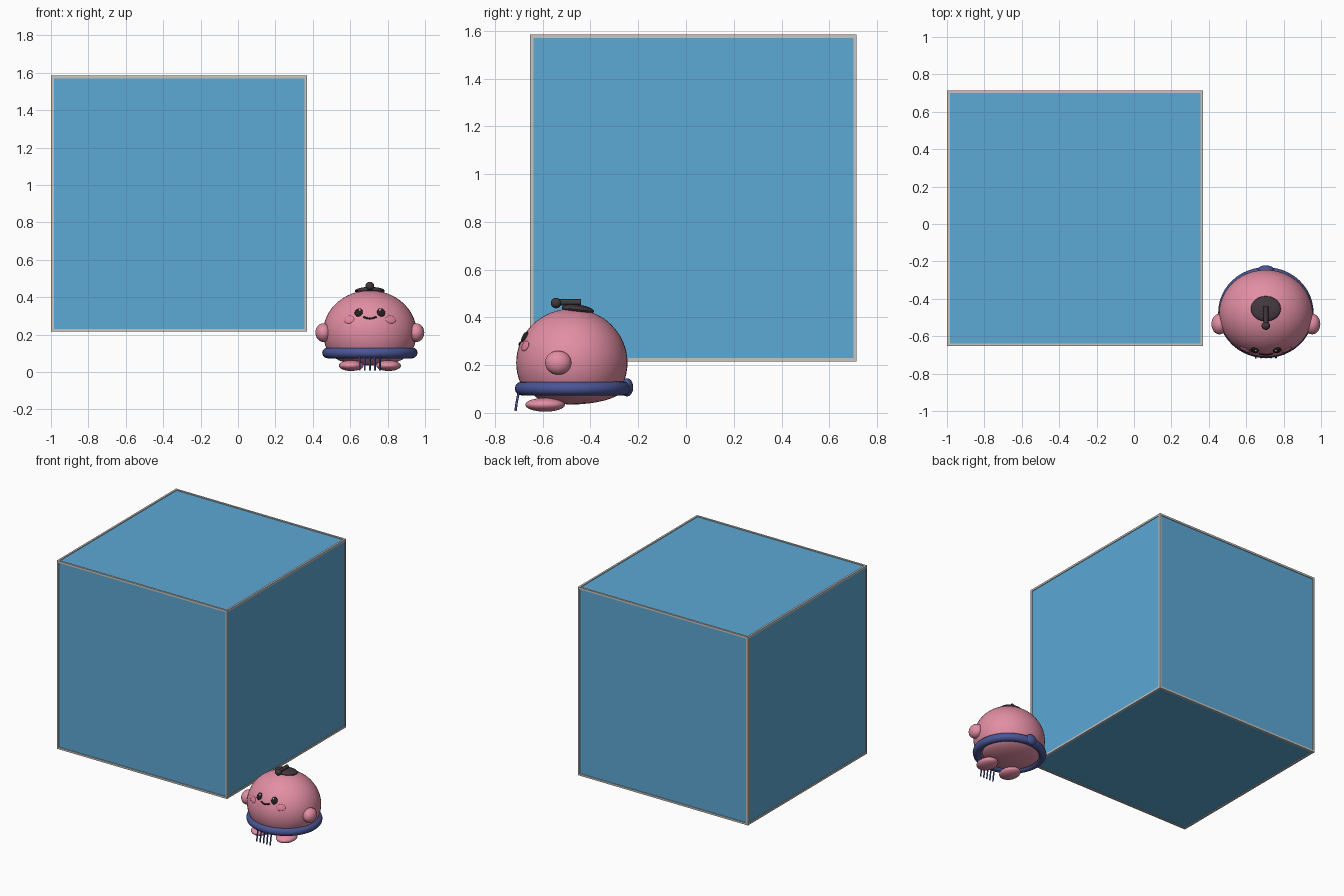
import bpy, bmesh, math
from mathutils import Vector, Matrix

if "Cube" in bpy.data.objects:
    bpy.data.objects.remove(bpy.data.objects["Cube"])


def mat(name, r, g, b):
    lin = lambda c: ((c / 255 + 0.055) / 1.055) ** 2.4 if c > 10 else c / 3295
    m = bpy.data.materials.new(name)
    m.diffuse_color = (lin(r), lin(g), lin(b), 1)
    m.use_nodes = True
    m.node_tree.nodes["Principled BSDF"].inputs["Base Color"].default_value = m.diffuse_color
    return m


BLUE = mat("sky_blue", 92, 168, 213)
GREY = mat("light_grey", 200, 198, 194)
PINK = mat("pink", 226, 142, 164)
NAVY = mat("navy", 74, 86, 150)
DARK = mat("charcoal", 66, 56, 62)
BLACK = mat("black", 36, 30, 34)
WHITE = mat("white", 240, 240, 240)
BLUSH = mat("blush", 232, 134, 160)


def finish(name, bm, material, smooth=True):
    me = bpy.data.meshes.new(name)
    bmesh.ops.recalc_face_normals(bm, faces=bm.faces)
    bm.to_mesh(me)
    bm.free()
    me.materials.append(material)
    ob = bpy.data.objects.new(name, me)
    bpy.context.collection.objects.link(ob)
    if smooth:
        for o in bpy.context.selected_objects:
            o.select_set(False)
        ob.select_set(True)
        bpy.context.view_layer.objects.active = ob
        bpy.ops.object.shade_smooth_by_angle(angle=math.radians(40))
    return ob


def add_box(bm, centre, size):
    bmesh.ops.create_cube(bm, size=1, matrix=Matrix.Translation(centre) @ Matrix.Diagonal((*size, 1)))


def blob(name, centre, radii, material, rot=None, seg=32):
    bm = bmesh.new()
    m = Matrix.Translation(centre) @ (rot or Matrix()) @ Matrix.Diagonal((*radii, 1))
    bmesh.ops.create_uvsphere(bm, u_segments=seg, v_segments=seg // 2, radius=1, matrix=m)
    return finish(name, bm, material)


def tube(name, pts, radius, material):
    cu = bpy.data.curves.new(name, 'CURVE')
    cu.dimensions = '3D'
    cu.bevel_depth = radius
    cu.bevel_resolution = 2
    cu.use_fill_caps = True
    sp = cu.splines.new('POLY')
    sp.points.add(len(pts) - 1)
    for p, co in zip(sp.points, pts):
        p.co = (*co, 1)
    cu.materials.append(material)
    ob = bpy.data.objects.new(name, cu)
    bpy.context.collection.objects.link(ob)
    return ob


# Big cube: recessed panels and a bar along each edge
CUBE, HALF, BAR = Vector((-0.315, 0.031, 0.9)), 0.684, 0.014
bm = bmesh.new()
add_box(bm, CUBE, [2 * HALF - 0.01] * 3)
finish("cube_panels", bm, BLUE, False)
bm = bmesh.new()
for axis in range(3):
    for s in (-1, 1):
        for t in (-1, 1):
            off, size = Vector(), [BAR] * 3
            off[(axis + 1) % 3] = s * (HALF - BAR / 2)
            off[(axis + 2) % 3] = t * (HALF - BAR / 2)
            size[axis] = 2 * HALF
            add_box(bm, CUBE + off, size)
finish("cube_frame", bm, GREY, False)

# Body: round dome cut off at the belt, with a flatter belly below
CX = 0.705
C, R = Vector((CX, -0.478, 0.21)), Vector((0.25, 0.233, 0.226))
bm = bmesh.new()
bmesh.ops.create_uvsphere(bm, u_segments=48, v_segments=32, radius=1,
                          matrix=Matrix.Translation(C) @ Matrix.Diagonal((*R, 1)))
cut = bmesh.ops.bisect_plane(bm, geom=bm.verts[:] + bm.edges[:] + bm.faces[:],
                             plane_co=(0, 0, 0.09), plane_no=(0, 0, -1), clear_outer=True)
bmesh.ops.holes_fill(bm, edges=[e for e in cut["geom_cut"] if isinstance(e, bmesh.types.BMEdge)])
finish("body", bm, PINK)
blob("belly", (CX, -0.45, 0.10), (0.205, 0.195, 0.064), PINK,
     Matrix.Rotation(math.radians(3), 4, 'X'))

# Belt ring and the knob at its back
bm = bmesh.new()
N, M = 48, 12
ring = [[bm.verts.new((CX + (0.226 + 0.029 * math.cos(b)) * math.cos(a),
                       -0.474 + (0.214 + 0.029 * math.cos(b)) * math.sin(a),
                       0.102 + 0.029 * math.sin(b)))
         for b in (math.tau * j / M for j in range(M))]
        for a in (math.tau * i / N for i in range(N))]
for i in range(N):
    for j in range(M):
        k, l = (i + 1) % N, (j + 1) % M
        bm.faces.new((ring[i][j], ring[k][j], ring[k][l], ring[i][l]))
finish("belt", bm, NAVY)
blob("belt_knob", (CX, -0.247, 0.107), (0.045, 0.026, 0.038), NAVY)

# Fringe hanging from the front of the belt
for i in range(5):
    x = CX + (i - 2) * 0.027
    tube("fringe_strand", [(x, -0.70, 0.09), (x, -0.709, 0.045), (x, -0.714, 0.008)], 0.005, NAVY)


# Point and outward rotation on the front of the body
def on_body(x, z):
    d, e = (x - C.x) / R.x, (z - C.z) / R.z
    f = math.sqrt(1 - d * d - e * e)
    n = Vector((d / R.x, -f / R.y, e / R.z)).normalized()
    return Vector((x, C.y - R.y * f, z)), n, n.to_track_quat('Z', 'Y').to_matrix().to_4x4()


# Paired parts
for side, s in (("left", -1), ("right", 1)):
    blob(side + "_arm", (CX + s * 0.248, -0.535, 0.21), (0.043, 0.055, 0.05), PINK)
    blob(side + "_foot", (CX + s * 0.1, -0.59, 0.034), (0.066, 0.083, 0.029), PINK)
    p, n, rot = on_body(CX + s * 0.06, 0.318)
    blob(side + "_eye", p, (0.022, 0.025, 0.01), BLACK, rot, 24)
    p, n, rot = on_body(CX + s * 0.06 - s * 0.007, 0.327)
    blob(side + "_eye_glint", p + n * 0.007, (0.006, 0.006, 0.003), WHITE, rot, 12)
    p, n, rot = on_body(CX + s * 0.112, 0.28)
    blob(side + "_cheek", p, (0.03, 0.022, 0.006), BLUSH, rot, 24)

# Smile
tube("mouth", [on_body(CX + 0.035 * t, 0.286 + 0.009 * t * t)[0]
               for t in (i / 4 for i in range(-4, 5))], 0.005, BLACK)

# Cap on the head with a ball-ended handle
blob("cap", (CX, -0.453, 0.433), (0.08, 0.068, 0.02), DARK, Matrix.Rotation(math.radians(-7), 4, 'X'))
tube("cap_handle", [(CX, -0.44, 0.463), (CX, -0.54, 0.463)], 0.013, DARK)
blob("cap_ball", (CX, -0.544, 0.46), (0.023, 0.022, 0.022), DARK, seg=24)
